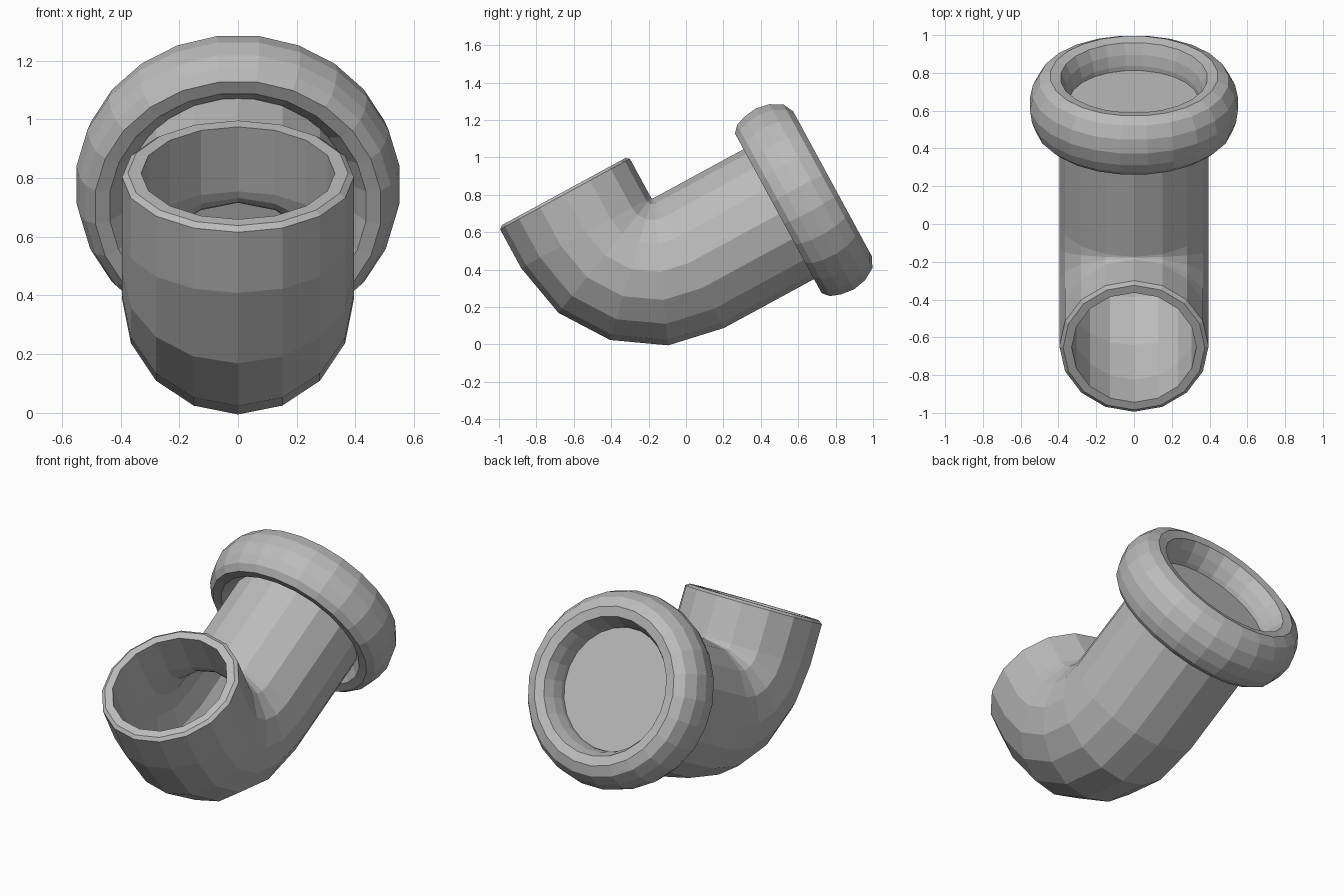
import bpy, bmesh
from math import sin, cos, pi, radians
from mathutils import Matrix, Vector

cube = bpy.data.objects.get("Cube")
if cube:
    bpy.data.objects.remove(cube, do_unlink=True)

# One grey material
grey = bpy.data.materials.new("plain_grey")
grey.use_nodes = True
colour = (0.5, 0.5, 0.5, 1)
grey.diffuse_color = colour
grey.node_tree.nodes["Principled BSDF"].inputs["Base Color"].default_value = colour

# Everything is built upright in local y/z, then tilted about x
TILT = Matrix.Rotation(radians(28.5), 4, 'X')
BEND = Vector((0, 0.22, 0.78))   # pivot of the elbow
BEND_R = 0.405
RING_END = 0.94                  # where the straight pipe ends


def skin(name, rings, closed=False):
    """Bridge equal-length loops of points into a flat-shaded object."""
    bm = bmesh.new()
    loops = [[bm.verts.new(p) for p in ring] for ring in rings]
    pairs = list(zip(loops, loops[1:]))
    if closed:
        pairs.append((loops[-1], loops[0]))
    for a, b in pairs:
        n = len(a)
        for i in range(n):
            j = (i + 1) % n
            bm.faces.new((a[i], a[j], b[j], b[i]))
    bmesh.ops.recalc_face_normals(bm, faces=bm.faces)
    return finish(name, bm)


def finish(name, bm):
    bm.transform(TILT)
    mesh = bpy.data.meshes.new(name)
    bm.to_mesh(mesh)
    bm.free()
    mesh.materials.append(grey)
    obj = bpy.data.objects.new(name, mesh)
    bpy.context.collection.objects.link(obj)
    return obj


def section(angle, radius, shift=(0, 0), sides=16):
    """Cross-section of the pipe at one angle of the elbow."""
    out = Vector((0, cos(angle), sin(angle)))
    centre = BEND + out * BEND_R + Vector((0, *shift))
    return [centre + radius * (out * cos(t) + Vector((sin(t), 0, 0)))
            for t in (2 * pi * i / sides for i in range(sides))]


# Elbow pipe: outer wall, chamfered rim, then the bore back again
down, side = 1.5 * pi, pi
run = (RING_END - BEND.y, 0)
angles = [down + (side - down) * i / 4 for i in range(5)]
outer = [section(down, 0.395, run)] + [section(a, 0.395) for a in angles]
rim = [section(side, r, (0, h)) for r, h in
       ((0.395, 0.235), (0.375, 0.25), (0.33, 0.25))]
bore = [section(a, 0.33) for a in reversed(angles)] + [section(down, 0.33, run)]
skin("elbow_pipe", outer + rim + bore, closed=True)

# Rounded collar: (position along the pipe, radius)
profile = [(0.83, 0.39), (0.775, 0.44), (0.768, 0.49), (0.80, 0.525),
           (0.855, 0.545), (0.93, 0.555), (1.005, 0.54), (1.07, 0.502),
           (1.098, 0.445), (1.088, 0.39), (1.03, 0.362), (0.97, 0.347),
           (0.93, 0.345)]
SIDES = 24
turns = [2 * pi * (i + 0.5) / SIDES for i in range(SIDES)]
skin("collar", [[(r * sin(t), u, 0.38 + r * cos(t)) for t in turns]
                for u, r in profile], closed=True)

# Plate closing the pipe inside the collar
bm = bmesh.new()
bmesh.ops.create_cone(bm, cap_ends=True, segments=SIDES, radius1=0.348,
                      radius2=0.348, depth=0.008,
                      matrix=Matrix.Translation((0, RING_END, 0.38))
                      @ Matrix.Rotation(pi / 2, 4, 'X'))
finish("end_plate", bm)
